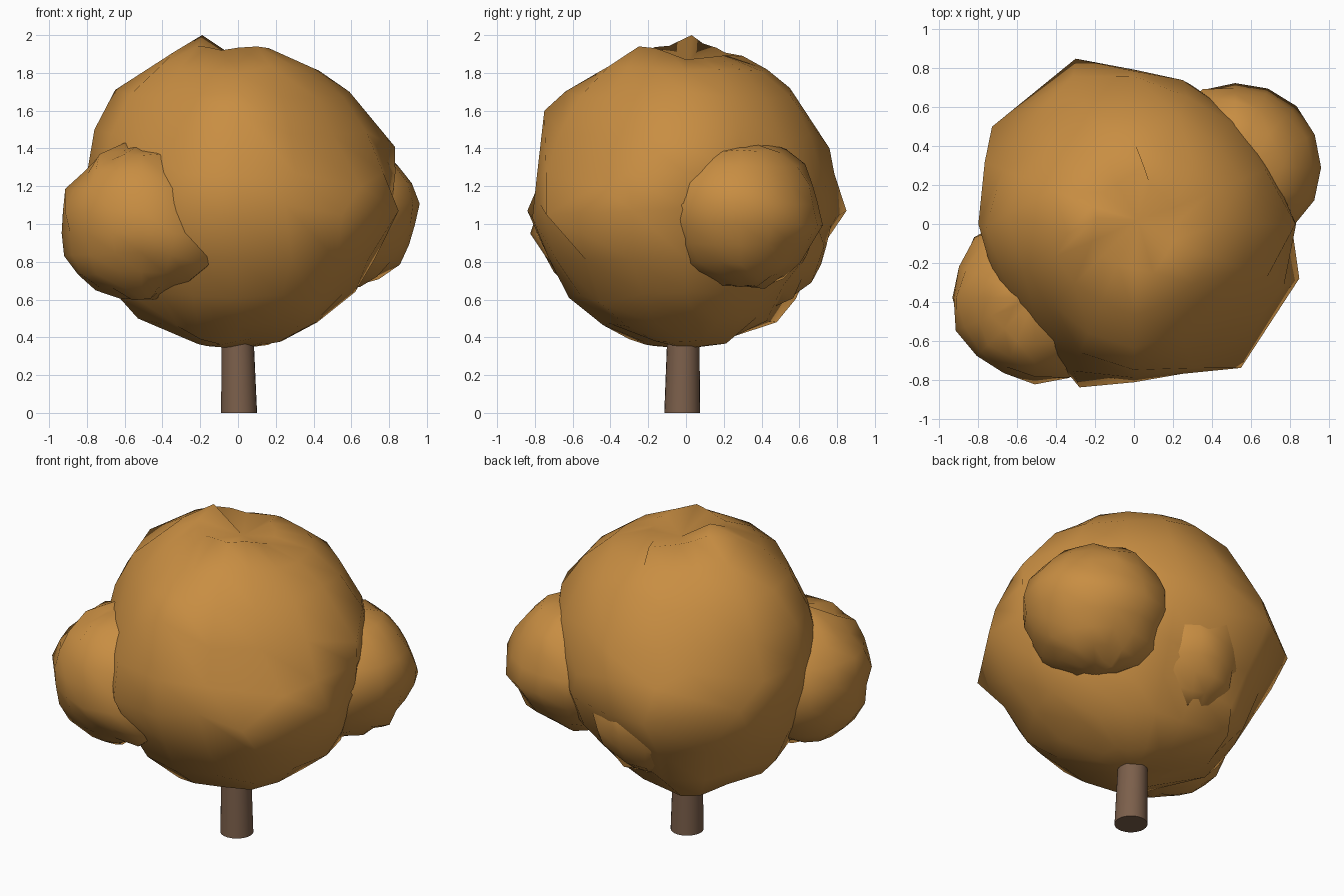
import bpy, bmesh, math, random
from mathutils import Vector

if "Cube" in bpy.data.objects:
    bpy.data.objects.remove(bpy.data.objects["Cube"])


def material(name, rgb):
    m = bpy.data.materials.new(name)
    m.diffuse_color = (*rgb, 1)
    m.use_nodes = True
    m.node_tree.nodes["Principled BSDF"].inputs["Base Color"].default_value = m.diffuse_color
    return m


LEAF = material("autumn_leaf", (0.58, 0.27, 0.055))
BARK = material("bark", (0.20, 0.115, 0.07))


def finish(bm, name, mat):
    me = bpy.data.meshes.new(name)
    bm.to_mesh(me)
    bm.free()
    ob = bpy.data.objects.new(name, me)
    bpy.context.collection.objects.link(ob)
    me.materials.append(mat)
    return ob


def clump(name, centre, size, bumps=(), jitter=0.0, seed=0, segs=16, rings=11):
    """Lumpy smooth sphere; bumps are surface points that pull the surface in or out."""
    rng = random.Random(seed)
    c = Vector(centre)
    bm = bmesh.new()
    bmesh.ops.create_uvsphere(bm, u_segments=segs, v_segments=rings, radius=1)
    bm.verts.ensure_lookup_table()
    dirs = [v.co.normalized() for v in bm.verts]
    pulls = [(Vector(p) - c) for p in bumps]
    for v, d in zip(bm.verts, dirs):
        r = 1 + rng.uniform(-jitter, jitter)
        wsum, dsum = 0.2, 0.0
        for p in pulls:
            w = math.exp(-(d.angle(p) / 0.22) ** 2)
            wsum += w
            dsum += w * (p.length / size[0] - 1)
        r += dsum / wsum
        v.co = Vector((d.x * size[0], d.y * size[1], d.z * size[2])) * r
    # the nearest corner goes exactly to each bump point
    free = set(range(len(dirs)))
    for p in pulls:
        i = min(free, key=lambda k: dirs[k].angle(p))
        if dirs[i].angle(p) < 0.26:
            bm.verts[i].co = p
            free.discard(i)
    for v in bm.verts:
        v.co += c
    for f in bm.faces:
        f.smooth = True
    return finish(bm, name, LEAF)


# Main crown, shaped by its outline points
crown_points = [
    (-0.19, 0.03, 2.00), (0.10, -0.25, 1.94), (0.02, 0.02, 1.86), (0.05, 0.30, 1.89),
    (-0.34, -0.05, 1.91), (-0.65, 0.05, 1.71), (-0.76, -0.02, 1.50), (0.59, 0.00, 1.70),
    (0.83, 0.00, 1.41), (0.85, -0.28, 1.07), (0.81, 0.00, 1.08), (0.00, -0.47, 1.80),
    (0.00, -0.75, 1.60), (0.00, -0.79, 1.25), (-0.28, -0.84, 1.07), (0.55, -0.74, 1.05),
    (0.00, -0.62, 0.61), (-0.20, -0.30, 0.39), (0.16, 0.13, 0.36), (-0.30, 0.48, 0.48),
    (-0.30, 0.85, 1.07), (0.00, 0.76, 1.40), (0.00, 0.55, 1.72), (0.25, 0.74, 1.20),
    (-0.73, 0.50, 1.14), (-0.80, 0.00, 1.10), (-0.53, 0.00, 0.50), (0.62, 0.00, 0.64),
    (0.42, 0.06, 0.48), (0.65, -0.47, 1.20), (-0.45, 0.62, 1.35), (0.25, -0.77, 1.10),
    (0.60, 0.36, 1.02), (-0.52, -0.52, 1.00), (0.00, 0.60, 0.80), (0.50, 0.52, 1.42),
    (-0.50, -0.50, 1.40), (0.42, -0.45, 0.58), (0.30, 0.40, 0.62)]
clump("main_crown", (0, 0, 1.15), (0.78, 0.78, 0.78), crown_points, 0.015, 3)

# Side clumps: front left, back right, low at the back
clump("front_left_clump", (-0.51, -0.38, 1.01), (0.43, 0.43, 0.41),
      [(-0.16, -0.70, 0.78), (-0.60, -0.38, 1.43)], jitter=0.05, seed=5)
clump("back_right_clump", (0.52, 0.29, 1.05), (0.43, 0.43, 0.39),
      [(0.75, -0.09, 1.10)], jitter=0.05, seed=8)
clump("back_low_clump", (-0.05, 0.36, 0.94), (0.40, 0.39, 0.37), jitter=0.07, seed=11)

# Slightly leaning trunk
bm = bmesh.new()
bmesh.ops.create_cone(bm, cap_ends=True, segments=24, radius1=0.095, radius2=0.078, depth=0.7)
for v in bm.verts:
    t = (v.co.z + 0.35) / 0.7
    v.co = Vector((v.co.x + 0.006 - 0.015 * t, v.co.y - 0.02 + 0.01 * t, 0.7 * t))
for f in bm.faces:
    f.smooth = len(f.verts) == 4
for e in bm.edges:
    e.smooth = not any(len(f.verts) > 4 for f in e.link_faces)
finish(bm, "trunk", BARK)
